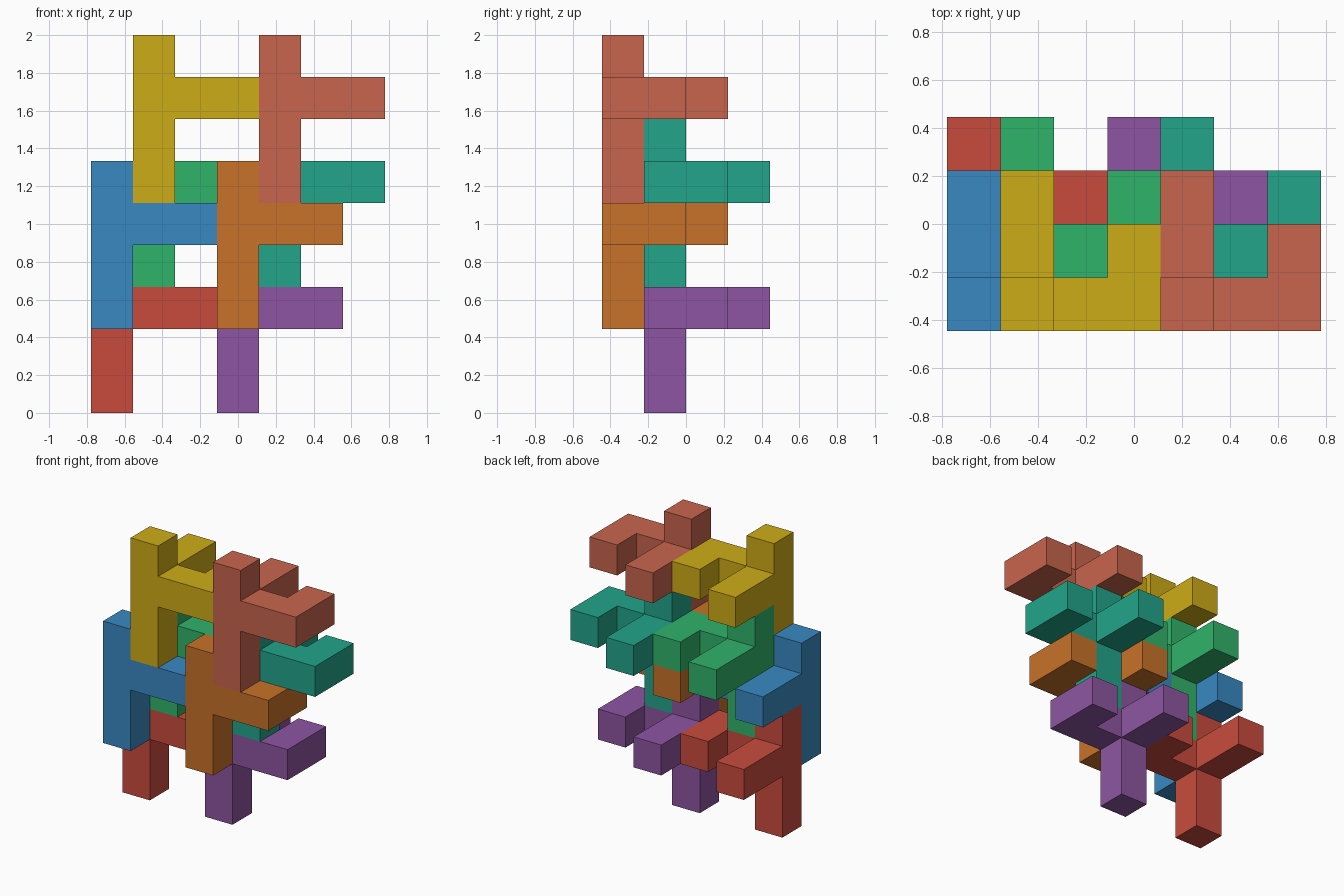
import bpy, bmesh
from mathutils import Vector

if "Cube" in bpy.data.objects:
    bpy.data.objects.remove(bpy.data.objects["Cube"])

U = 2 / 9                                  # edge of one cube cell
ORIGIN = Vector((-3.5 * U, -2 * U, 0))

# One interlocking piece: a four-cell post, a hooked side arm and a straight back arm
POST = [(0, 0, k) for k in range(4)]
SIDE_ARM = [(1, 0, 2), (2, 0, 2), (2, 1, 2)]
BACK_ARM = [(0, 1, 2), (0, 2, 2)]
CELLS = set(POST + SIDE_ARM + BACK_ARM)


def linear(hex_code):
    vals = [int(hex_code[i:i + 2], 16) / 255 for i in (0, 2, 4)]
    return [v / 12.92 if v <= 0.04045 else ((v + 0.055) / 1.055) ** 2.4 for v in vals] + [1]


def piece_mesh(name):
    """Outer skin of the joined cells, with flat areas merged into single faces."""
    bm = bmesh.new()
    for cell in CELLS:
        for axis in range(3):
            for side in (0, 1):
                near = list(cell)
                near[axis] += 2 * side - 1
                if tuple(near) in CELLS:
                    continue
                a, b = (axis + 1) % 3, (axis + 2) % 3
                corners = []
                for da, db in ((0, 0), (1, 0), (1, 1), (0, 1)):
                    p = Vector(cell)
                    p[axis] += side
                    p[a] += da
                    p[b] += db
                    corners.append(bm.verts.new(p * U))
                bm.faces.new(corners if side else corners[::-1])
    bmesh.ops.remove_doubles(bm, verts=bm.verts[:], dist=1e-4)
    bmesh.ops.dissolve_limit(bm, angle_limit=0.01, verts=bm.verts[:], edges=bm.edges[:])
    bmesh.ops.recalc_face_normals(bm, faces=bm.faces[:])
    mesh = bpy.data.meshes.new(name)
    bm.to_mesh(mesh)
    bm.free()
    return mesh


# Left stack and right stack, from the bottom up: name, cell position, colour
PIECES = [
    ("red", (0, 1, 0), "C94B3D"),
    ("blue", (0, 0, 2), "3889C2"),
    ("green", (1, 1, 3), "30B36A"),
    ("yellow", (1, 0, 5), "CEAC18"),
    ("purple", (3, 1, 0), "8E55A2"),
    ("orange", (3, 0, 2), "C87229"),
    ("teal", (4, 1, 3), "22A58A"),
    ("salmon", (4, 0, 5), "C8654D"),
]
for colour, cell, code in PIECES:
    name = colour + "_piece"
    obj = bpy.data.objects.new(name, piece_mesh(name))
    obj.location = ORIGIN + Vector(cell) * U
    mat = bpy.data.materials.new(colour)
    mat.diffuse_color = linear(code)
    mat.use_nodes = True
    mat.node_tree.nodes["Principled BSDF"].inputs["Base Color"].default_value = mat.diffuse_color
    obj.data.materials.append(mat)
    bpy.context.collection.objects.link(obj)
